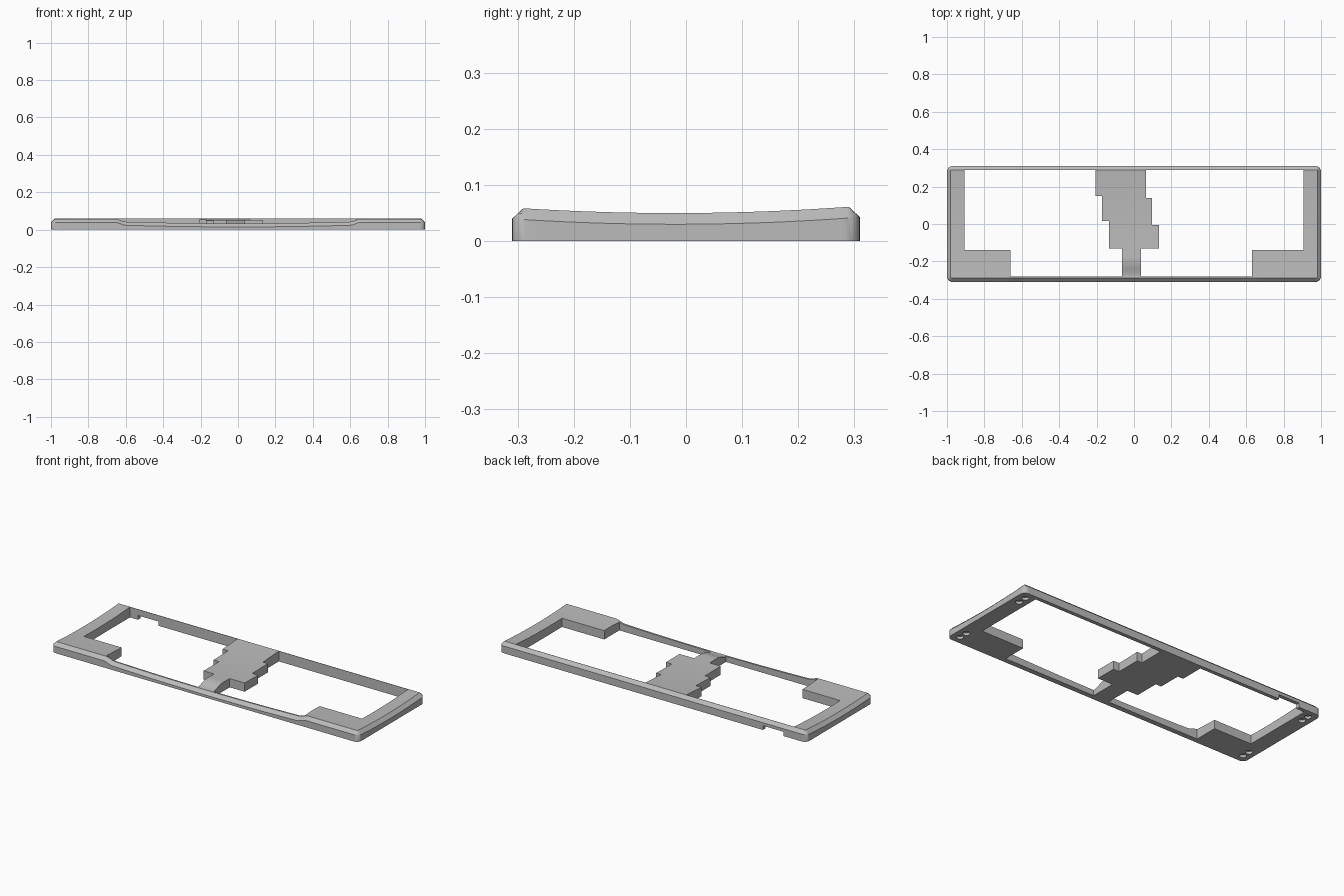
import bpy, bmesh, math
from mathutils import Matrix

if "Cube" in bpy.data.objects:
    bpy.data.objects.remove(bpy.data.objects["Cube"])

HX, HY = 1.0, 0.31           # outer half sizes
CHAMFER, RADIUS = 0.02, 0.03
FRONT, BACK, SIDE = -0.28, 0.288, 0.905   # edges of the opening

grey = bpy.data.materials.new("plain grey")
grey.use_nodes = True
grey.diffuse_color = (0.5, 0.5, 0.5, 1)
grey.node_tree.nodes["Principled BSDF"].inputs["Base Color"].default_value = (0.5, 0.5, 0.5, 1)

# Solid regions inside the opening: x0, x1, y0, y1
CORNER_PADS = [(-SIDE, -0.66, FRONT, -0.14), (0.63, SIDE, FRONT, -0.14)]
STEPPED_BRIDGE = [
    (-0.205, 0.064, 0.15, BACK), (-0.17, 0.064, 0.14, 0.15),
    (-0.17, 0.096, 0.016, 0.14), (-0.134, 0.096, -0.005, 0.016),
    (-0.134, 0.134, -0.13, -0.005), (-0.064, 0.037, FRONT, -0.13)]
REGIONS = CORNER_PADS + STEPPED_BRIDGE


def is_solid(x, y):
    if abs(x) > SIDE or y > BACK or y < FRONT:
        return True
    return any(a < x < b and c < y < d for a, b, c, d in REGIONS)


def smoothstep(t):
    t = min(max(t, 0), 1)
    return t * t * (3 - 2 * t)


def top_height(x, y):
    # Scooped top, lowered front lip, chamfered outer rim
    z = 0.05 + 0.0105 * ((y + 0.02) / 0.3) ** 2
    dip = 0.016 + 0.009 * (1 - (x / 0.6) ** 2)
    z -= dip * smoothstep((0.66 - abs(x)) / 0.06) * smoothstep((-0.2 - y) / 0.08)
    edge = min(HX - abs(x), HY - abs(y))
    return z - max(0, CHAMFER - edge)


def round_corner(x, y):
    # Bend the square corner of the grid onto a quarter circle
    u, v = (abs(x) - HX + RADIUS) / RADIUS, (abs(y) - HY + RADIUS) / RADIUS
    if u <= 0 or v <= 0:
        return x, y
    cx = HX - RADIUS + RADIUS * u * math.sqrt(1 - v * v / 2)
    cy = HY - RADIUS + RADIUS * v * math.sqrt(1 - u * u / 2)
    return math.copysign(cx, x), math.copysign(cy, y)


def grid_lines(half, breaks, step):
    lines = set(breaks)
    for s in (-1, 1):
        lines |= {s * (half - d) for d in (0, 0.01, CHAMFER, RADIUS)}
    n = int(half / step)
    for i in range(-n, n + 1):
        if all(abs(i * step - b) > 0.008 for b in lines):
            lines.add(i * step)
    lines = sorted(lines)
    return [a for i, a in enumerate(lines) if i == 0 or a - lines[i - 1] > 1e-5]


xs = grid_lines(HX, [-SIDE, SIDE, 0.66, 0.645, 0.615, 0.6, -0.645, -0.615, -0.6]
                + [v for r in REGIONS for v in r[:2]], 0.05)
ys = grid_lines(HY, [v for r in REGIONS for v in r[2:]], 0.03)

# Frame: top skin over the solid cells, extruded down to the base
bm = bmesh.new()
verts = {}


def vert(x, y):
    if (x, y) not in verts:
        verts[x, y] = bm.verts.new((*round_corner(x, y), top_height(x, y)))
    return verts[x, y]


for x0, x1 in zip(xs, xs[1:]):
    for y0, y1 in zip(ys, ys[1:]):
        if is_solid((x0 + x1) / 2, (y0 + y1) / 2):
            bm.faces.new([vert(x0, y0), vert(x1, y0), vert(x1, y1), vert(x0, y1)])
skin = bm.faces[:]
down = bmesh.ops.extrude_face_region(bm, geom=skin, use_keep_orig=True)
for v in down["geom"]:
    if isinstance(v, bmesh.types.BMVert):
        v.co.z = 0
bmesh.ops.recalc_face_normals(bm, faces=bm.faces)
mesh = bpy.data.meshes.new("frame")
bm.to_mesh(mesh)
bm.free()
mesh.materials.append(grey)
frame = bpy.data.objects.new("frame", mesh)
bpy.context.collection.objects.link(frame)

# Cutter: cable notch in the back wall and foot recesses underneath
bm = bmesh.new()
bmesh.ops.create_cube(bm, size=1, matrix=Matrix.Translation((-0.785, 0.3, 0))
                      @ Matrix.Diagonal((0.135, 0.08, 0.05, 1)))
for sx in (-1, 1):
    for y in (-0.262, -0.212, 0.212, 0.262):
        bmesh.ops.create_cone(bm, cap_ends=True, segments=24, radius1=0.019,
                              radius2=0.019, depth=0.03,
                              matrix=Matrix.Translation((sx * 0.953, y, 0)))
cut_mesh = bpy.data.meshes.new("recess_cutter")
bm.to_mesh(cut_mesh)
bm.free()
cut_mesh.materials.append(grey)
cutter = bpy.data.objects.new("recess_cutter", cut_mesh)
cutter.hide_render = True
bpy.context.collection.objects.link(cutter)

boolean = frame.modifiers.new("recesses", 'BOOLEAN')
boolean.operation = 'DIFFERENCE'
boolean.solver = 'EXACT'
boolean.object = cutter
bpy.ops.object.select_all(action='DESELECT')
frame.select_set(True)
bpy.context.view_layer.objects.active = frame
bpy.ops.object.modifier_apply(modifier=boolean.name)
bpy.data.objects.remove(cutter)
bpy.ops.object.shade_smooth_by_angle(angle=math.radians(30))
